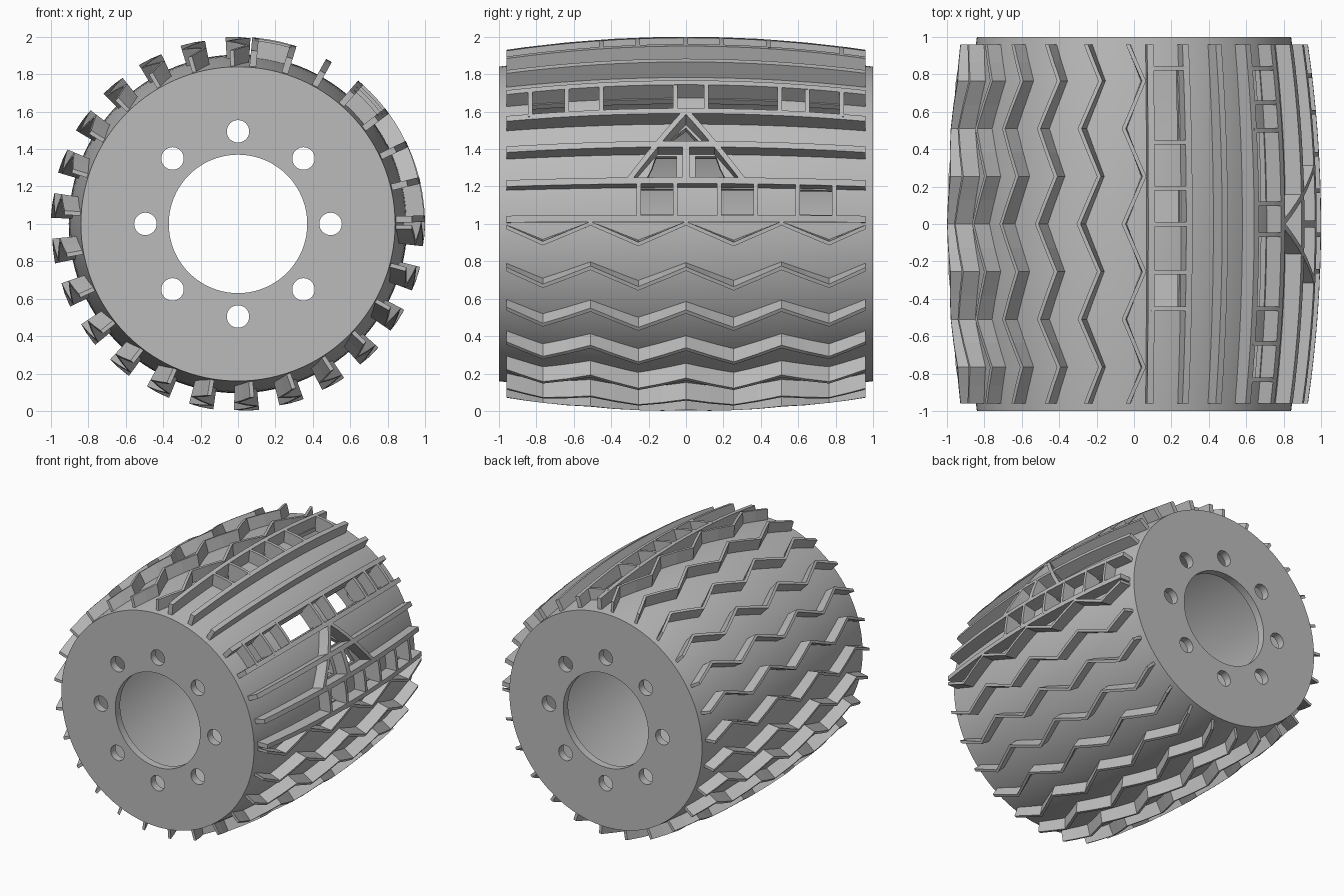
import bpy, bmesh
from math import sin, cos, pi, radians
from mathutils import Vector, Matrix

if "Cube" in bpy.data.objects:
    bpy.data.objects.remove(bpy.data.objects["Cube"])

CENTRE = Vector((0, 0, 1))
PITCH = 11.86
FIRST = 1.6
CLEAT_END = 0.96

metal = bpy.data.materials.new("grey metal")
metal.use_nodes = True
GREY = (0.5, 0.5, 0.5, 1)
metal.diffuse_color = GREY
metal.node_tree.nodes["Principled BSDF"].inputs["Base Color"].default_value = GREY


def drum_radius(y):
    return 0.84 + 0.065 * (1 - y * y)


def tip_radius(y):
    return 1.0 - 0.07 * (y / CLEAT_END) ** 2


def polar(deg, y, r):
    a = radians(deg)
    return CENTRE + Vector((r * cos(a), y, r * sin(a)))


def make_object(name, bm):
    bmesh.ops.recalc_face_normals(bm, faces=bm.faces)
    mesh = bpy.data.meshes.new(name)
    bm.to_mesh(mesh)
    bm.free()
    mesh.materials.append(metal)
    obj = bpy.data.objects.new(name, mesh)
    bpy.context.collection.objects.link(obj)
    return obj


def loft(bm, rings, closed=False):
    """Skin a row of vertex rings, capped at the ends unless closed."""
    rings = [[bm.verts.new(p) for p in ring] for ring in rings]
    pairs = list(zip(rings, rings[1:]))
    if closed:
        pairs.append((rings[-1], rings[0]))
    else:
        bm.faces.new(rings[0])
        bm.faces.new(rings[-1])
    for a, b in pairs:
        for i in range(len(a)):
            j = (i + 1) % len(a)
            bm.faces.new((a[i], a[j], b[j], b[i]))


def cleat(bm, path, width, across_y=False):
    """Upright wall on the drum following (degrees, y) points."""
    rings = []
    for deg, y in path:
        side = Vector((0, 1, 0)) if across_y else polar(deg + 90, 0, 1) - CENTRE
        side *= width / 2
        low, high = polar(deg, y, drum_radius(y) - 0.012), polar(deg, y, tip_radius(y))
        rings.append([low - side, low + side, high + side, high - side])
    loft(bm, rings)


def line(a, b, n):
    return [(a[0] + (b[0] - a[0]) * i / n, a[1] + (b[1] - a[1]) * i / n)
            for i in range(n + 1)]


def hole(bm, outline):
    loft(bm, [[polar(d, y, r) for d, y in outline] for r in (0.72, 1.1)])


def rib_angle(k):
    return FIRST + PITCH * k


# Hollow barrel drum with thick end plates
outer = [(drum_radius(i / 10), i / 10) for i in range(-10, 11)]
inner = [(drum_radius(i / 10) - 0.035, i / 10 * 0.94 / 0.9) for i in range(9, -10, -1)]
profile = outer + [(0.37, 1), (0.37, 0.94)] + inner + [(0.37, -0.94), (0.37, -1)]
bm = bmesh.new()
SEGMENTS = 120
loft(bm, [[polar(360 * s / SEGMENTS, y, r) for r, y in profile]
          for s in range(SEGMENTS)], closed=True)
drum = make_object("drum", bm)

# Window rows: lower rib index -> window spans along y
windows = {
    0: [(-0.24, -0.07), (0.19, 0.36), (0.61, 0.78)],
    3: [(-0.82, -0.65), (-0.44, -0.07), (0.12, 0.49), (0.66, 0.82)],
    6: [(-0.44, -0.27), (0.01, 0.18), (0.45, 0.82)],
}

# Cutters: bolt holes, windows and the gaps of the triangle frame
bm = bmesh.new()
for i in range(8):
    place = Matrix.Translation(polar(45 * i, 0, 0.495)) @ Matrix.Rotation(pi / 2, 4, "X")
    bmesh.ops.create_cone(bm, cap_ends=True, segments=32, radius1=0.06,
                          radius2=0.06, depth=2.4, matrix=place)
for k, spans in windows.items():
    lo, hi = rib_angle(k) + 1.6, rib_angle(k + 1) - 1.6
    for a, b in spans:
        hole(bm, [(lo, a), (hi, a), (hi, b), (lo, b)])
hole(bm, [(27, -0.11), (34.5, 0), (27, 0.11)])
for s in (-1, 1):
    hole(bm, [(15.5, s * 0.05), (23.5, s * 0.05), (23.5, s * 0.16), (15.5, s * 0.21)])
cutter = make_object("drum_cutter", bm)
cutter.hide_render = True

cut = drum.modifiers.new("openings", "BOOLEAN")
cut.operation = "DIFFERENCE"
cut.solver = "EXACT"
cut.object = cutter
bpy.context.view_layer.objects.active = drum
drum.select_set(True)
bpy.ops.object.modifier_apply(modifier=cut.name)
bpy.data.objects.remove(cutter)
bpy.ops.object.shade_smooth_by_angle(angle=radians(30))

# Straight cleats
bm = bmesh.new()
for k in range(8):
    cleat(bm, line((rib_angle(k), -CLEAT_END), (rib_angle(k), CLEAT_END), 16), 0.035)
make_object("straight_cleats", bm)

# Zigzag cleats round the rest of the drum
STEP = 0.255
turns = [-CLEAT_END] + [STEP * i for i in range(-3, 4)] + [CLEAT_END]
bm = bmesh.new()
for k in range(20):
    middle = 90 + 14.05 * k
    corners = [(middle + (3.2 if i % 2 == 0 else -3.2), y) for i, y in enumerate(turns)]
    corners[0] = (middle + 2, -CLEAT_END)
    corners[-1] = (middle + 2, CLEAT_END)
    path = [corners[0]]
    for a, b in zip(corners, corners[1:]):
        path += line(a, b, 2)[1:]
    cleat(bm, path, 0.022)
make_object("zigzag_cleats", bm)

# Cross walls beside each window
bm = bmesh.new()
for k, spans in windows.items():
    for span in spans:
        for y, s in zip(span, (-1, 1)):
            y += s * 0.012
            cleat(bm, line((rib_angle(k), y), (rib_angle(k + 1), y), 3), 0.024, True)
make_object("window_walls", bm)

# Triangle frame with a centre post
bm = bmesh.new()
for s in (-1, 1):
    cleat(bm, line((rib_angle(3), 0), (rib_angle(1), s * 0.31), 6), 0.035, True)
cleat(bm, line((rib_angle(1), 0), (rib_angle(2), 0), 3), 0.04, True)
make_object("triangle_frame", bm)
